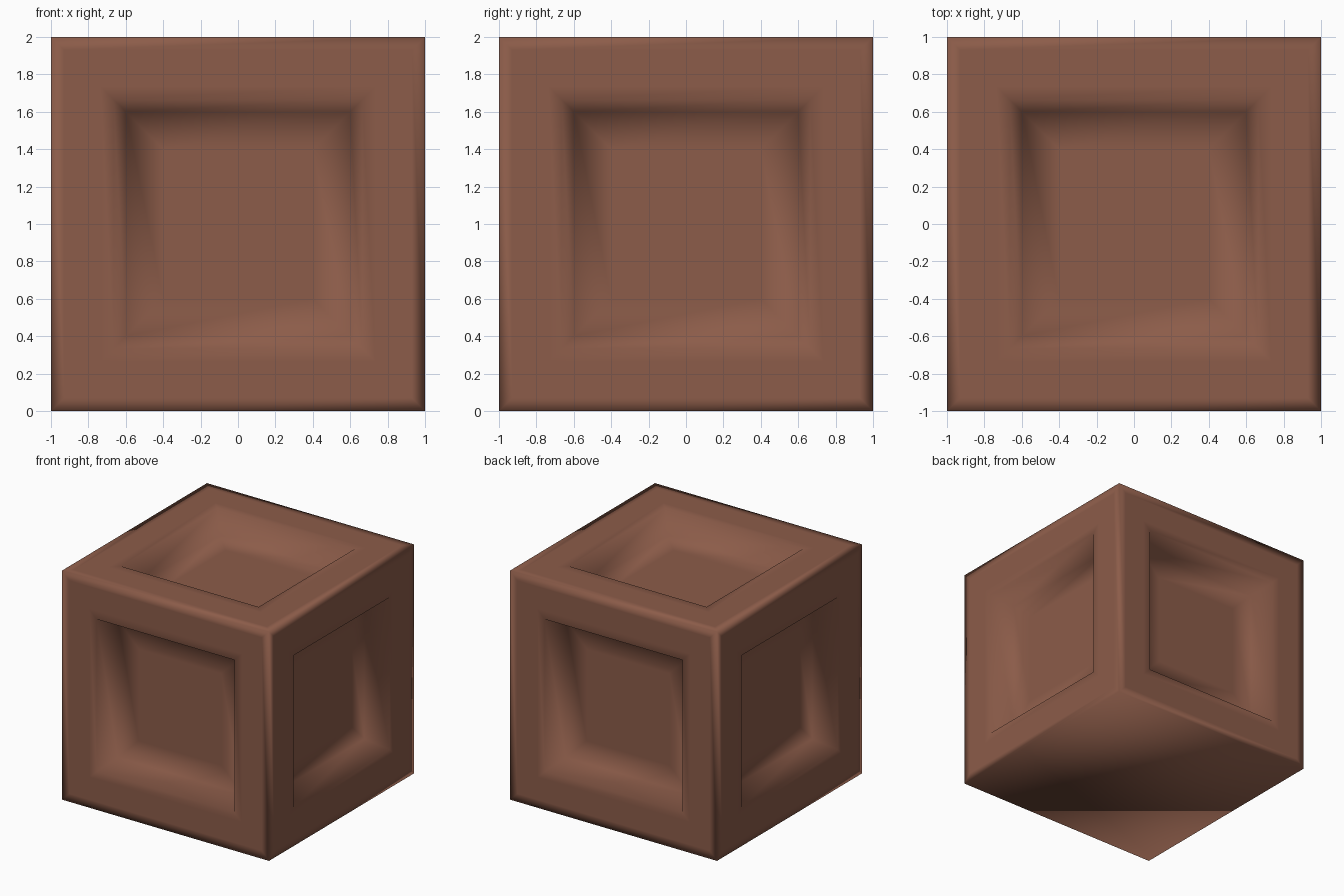
import bpy
import bmesh

cube = bpy.data.objects.get("Cube")
if cube:
    bpy.data.objects.remove(cube, do_unlink=True)

# Red-brown wood
wood = bpy.data.materials.new("red brown wood")
wood.use_nodes = True
colour = (0.262, 0.107, 0.067, 1)
wood.diffuse_color = colour
wood.node_tree.nodes["Principled BSDF"].inputs["Base Color"].default_value = colour

# Solid block
bm = bmesh.new()
bmesh.ops.create_cube(bm, size=2)
bmesh.ops.translate(bm, verts=bm.verts, vec=(0, 0, 1))
bm.normal_update()
panels = [f for f in bm.faces if f.normal.z > -0.5]  # the base stays plain

# Frame, sloping recess walls and sunken panel: (inset width, depth)
steps = [(0.07, 0), (0.195, 0), (0.07, 0), (0.065, -0.2), (0.2, 0)]
for width, depth in steps:
    bmesh.ops.inset_individual(bm, faces=panels, thickness=width, depth=depth,
                               use_even_offset=True)
    bm.normal_update()

for face in bm.faces:
    face.smooth = True
mesh = bpy.data.meshes.new("crate")
bm.to_mesh(mesh)
bm.free()
mesh.materials.append(wood)
crate = bpy.data.objects.new("crate", mesh)
bpy.context.collection.objects.link(crate)
